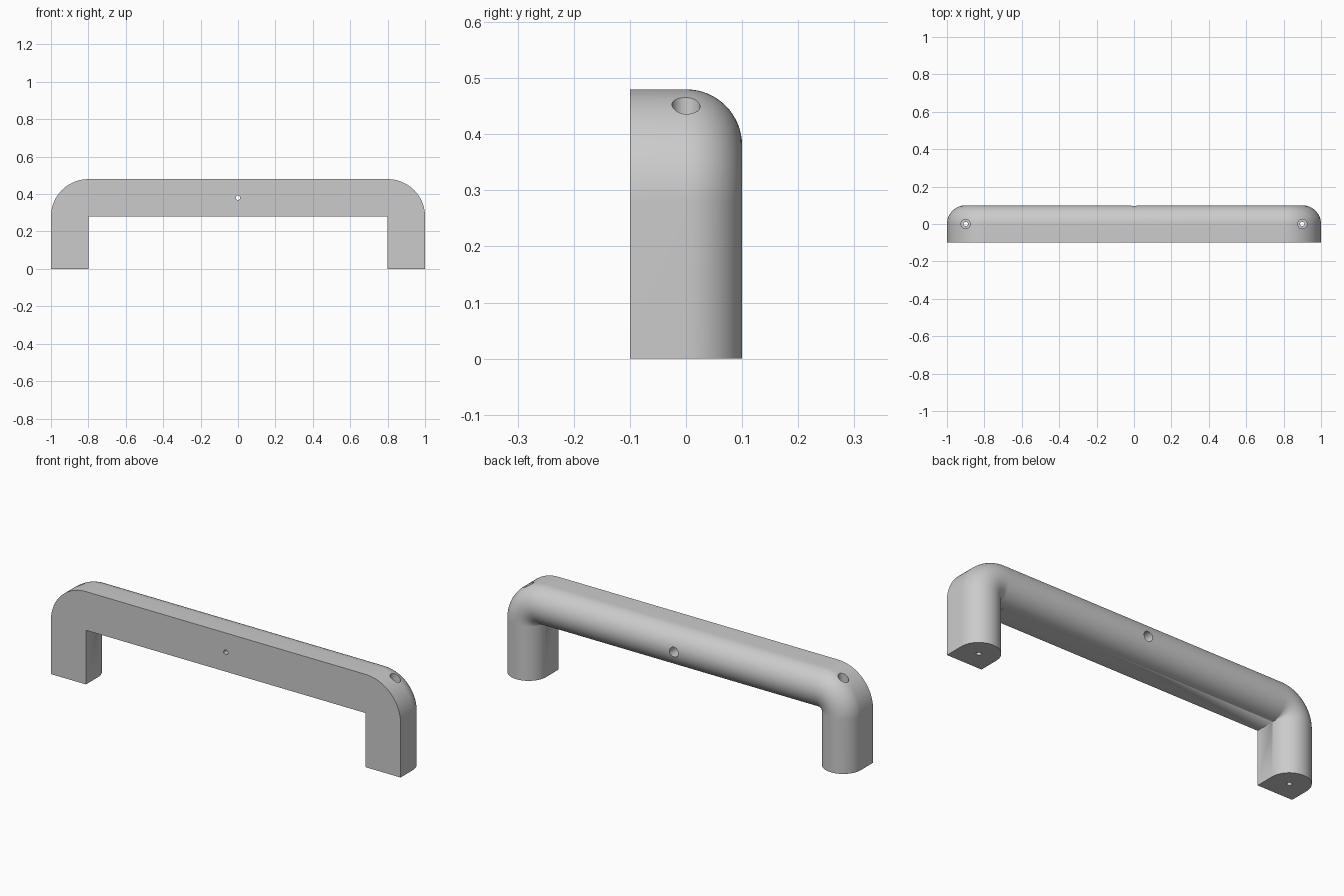
import bpy, bmesh
from math import sin, cos, pi, radians
from mathutils import Matrix

cube = bpy.data.objects.get("Cube")
if cube:
    bpy.data.objects.remove(cube)

R = 0.1          # half width of the bar
BEND_X = 0.8     # inner corner of each bend
BEND_Z = 0.28
SEG = 32

grey = bpy.data.materials.new("satin grey")
grey.use_nodes = True
colour = (0.6, 0.6, 0.6, 1)
grey.diffuse_color = colour
grey.node_tree.nodes["Principled BSDF"].inputs["Base Color"].default_value = colour


def make_object(name, bm):
    mesh = bpy.data.meshes.new(name)
    bm.to_mesh(mesh)
    bm.free()
    mesh.materials.append(grey)
    obj = bpy.data.objects.new(name, mesh)
    bpy.context.collection.objects.link(obj)
    return obj


# D-shaped section: distance from the inner side, and depth
section = [(0, -R), (2 * R, -R)]
section += [(R + R * cos(pi * i / SEG), R * sin(pi * i / SEG)) for i in range(SEG + 1)]

# Path stations: pivot x, pivot z and turning angle, from left foot to right foot
stations = [(BEND_X, 0, 0)]
stations += [(BEND_X, BEND_Z, pi / 2 * i / SEG) for i in range(SEG + 1)]
stations += [(-BEND_X, BEND_Z, pi / 2 + pi / 2 * i / SEG) for i in range(SEG + 1)]
stations += [(-BEND_X, 0, pi)]

# Handle body swept along the path
bm = bmesh.new()
rings = [[bm.verts.new((px + d * cos(a), y, pz + d * sin(a))) for d, y in section]
         for px, pz, a in stations]
n = len(section)
for r0, r1 in zip(rings, rings[1:]):
    for i in range(n):
        j = (i + 1) % n
        bm.faces.new((r0[i], r0[j], r1[j], r1[i]))
bm.faces.new(rings[0])
bm.faces.new(rings[-1])
bmesh.ops.remove_doubles(bm, verts=bm.verts, dist=1e-5)
bmesh.ops.dissolve_degenerate(bm, edges=bm.edges, dist=1e-6)
bmesh.ops.recalc_face_normals(bm, faces=bm.faces)
handle = make_object("handle", bm)


def drill(axis, x, other, radius, start, end):
    """Cut a round hole along z (at x, y) or along y (at x, z)."""
    mid = (start + end) / 2
    if axis == "Z":
        place = Matrix.Translation((x, other, mid))
    else:
        place = Matrix.Translation((x, mid, other)) @ Matrix.Rotation(radians(90), 4, "X")
    cut = bmesh.new()
    bmesh.ops.create_cone(cut, cap_ends=True, segments=32, radius1=radius,
                          radius2=radius, depth=abs(end - start), matrix=place)
    cutter = make_object("drill", cut)
    cutter.hide_render = True
    mod = handle.modifiers.new("hole", "BOOLEAN")
    mod.operation = "DIFFERENCE"
    mod.solver = "EXACT"
    mod.object = cutter
    bpy.ops.object.modifier_apply(modifier=mod.name)
    bpy.data.objects.remove(cutter)


bpy.ops.object.select_all(action="DESELECT")
handle.select_set(True)
bpy.context.view_layer.objects.active = handle

# Counterbored screw holes down both legs
for side in (1, -1):
    drill("Z", side * 0.9, 0, 0.025, 0.2, 0.6)
    drill("Z", side * 0.9, 0, 0.012, -0.1, 0.3)

# Counterbored hole through the middle of the bar
drill("Y", 0, 0.38, 0.025, 0.0, 0.2)
drill("Y", 0, 0.38, 0.012, -0.2, 0.1)

bpy.ops.object.shade_smooth_by_angle(angle=radians(30))
